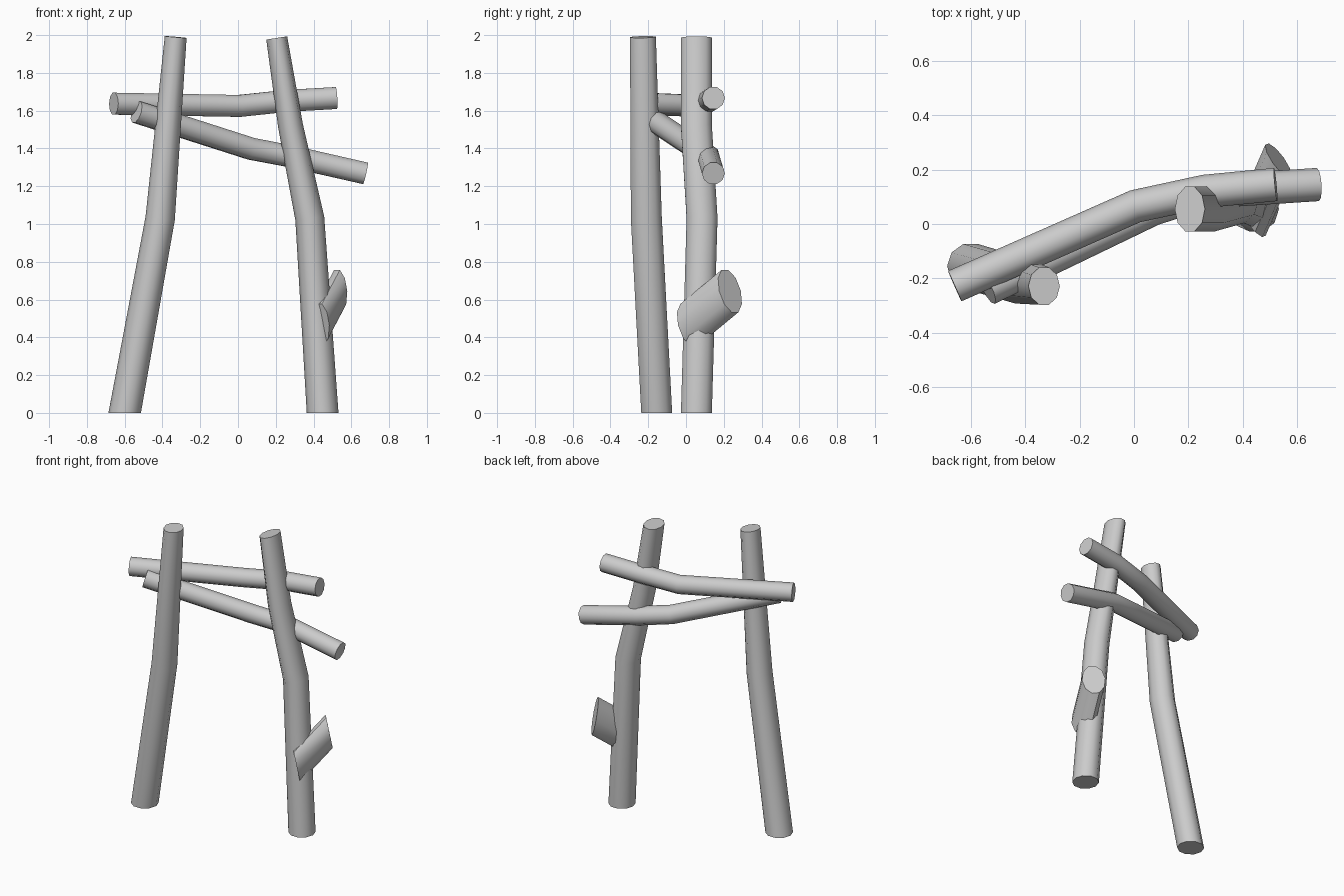
import bpy
import bmesh
import math
from mathutils import Vector

if "Cube" in bpy.data.objects:
    bpy.data.objects.remove(bpy.data.objects["Cube"])

SIDES = 10


def make_log(name, rings):
    """Skin a log through rings given as (centre, half_axis_u, half_axis_v)."""
    bm = bmesh.new()
    loops = []
    for centre, u, v in rings:
        loop = []
        for i in range(SIDES):
            a = 2 * math.pi * (i + 0.5) / SIDES
            loop.append(bm.verts.new(centre + u * math.cos(a) + v * math.sin(a)))
        loops.append(loop)
    for low, high in zip(loops, loops[1:]):
        for i in range(SIDES):
            j = (i + 1) % SIDES
            bm.faces.new((low[i], low[j], high[j], high[i]))
    bm.faces.new(loops[0])
    bm.faces.new(loops[-1])
    bmesh.ops.recalc_face_normals(bm, faces=bm.faces)
    mesh = bpy.data.meshes.new(name)
    bm.to_mesh(mesh)
    bm.free()
    obj = bpy.data.objects.new(name, mesh)
    bpy.context.collection.objects.link(obj)
    bpy.ops.object.select_all(action='DESELECT')
    obj.select_set(True)
    bpy.context.view_layer.objects.active = obj
    bpy.ops.object.shade_smooth_by_angle(angle=math.radians(50))
    return obj


def bent_rings(path, side, flat_start=False):
    """Path of (x, y, z, side_radius, other_radius); rings cut square to the path."""
    pts = [Vector(p[:3]) for p in path]
    rings = []
    for i, p in enumerate(path):
        n = Vector()
        if i > 0:
            n += (pts[i] - pts[i - 1]).normalized()
        if i < len(pts) - 1:
            n += (pts[i + 1] - pts[i]).normalized()
        if i == 0 and flat_start:
            n = Vector((0, 0, 1))
        n.normalize()
        u = (side - n * side.dot(n)).normalized()
        v = n.cross(u)
        rings.append((pts[i], u * p[3], v * p[4]))
    return rings


# Two standing posts, flat on the ground
Y, Z = Vector((0, 1, 0)), Vector((0, 0, 1))
make_log("left_post", bent_rings([
    (-0.60, -0.155, 0.0, 0.086, 0.086),
    (-0.412, -0.21, 1.03, 0.086, 0.078),
    (-0.33, -0.228, 1.99, 0.072, 0.058)], Y, True))
make_log("right_post", bent_rings([
    (0.448, 0.055, 0.0, 0.086, 0.084),
    (0.38, 0.085, 1.03, 0.086, 0.077),
    (0.278, 0.055, 1.52, 0.086, 0.066),
    (0.205, 0.055, 1.985, 0.086, 0.056)], Y, True))

# Two cross rails
R = 0.061
make_log("upper_rail", bent_rings([
    (-0.658, -0.228, 1.637, R, R),
    (0.005, 0.065, 1.625, R, R),
    (0.26, 0.12, 1.652, R, R),
    (0.52, 0.145, 1.667, R, R)], Z))
make_log("lower_rail", bent_rings([
    (-0.538, -0.238, 1.593, R, R),
    (0.07, 0.055, 1.398, R, R),
    (0.27, 0.118, 1.36, R, R),
    (0.675, 0.145, 1.268, R, R)], Z))

# Cut branch stub on the right post, with a slanted oval section
u = Vector((0.52, -0.745, 0.42)) * 0.085
v = Vector((0.18, 0.08, -0.98)) * 0.115
make_log("branch_stub", [
    (Vector((0.435, 0.015, 0.465)), u, v),
    (Vector((0.53, 0.233, 0.645)), u, v)])
